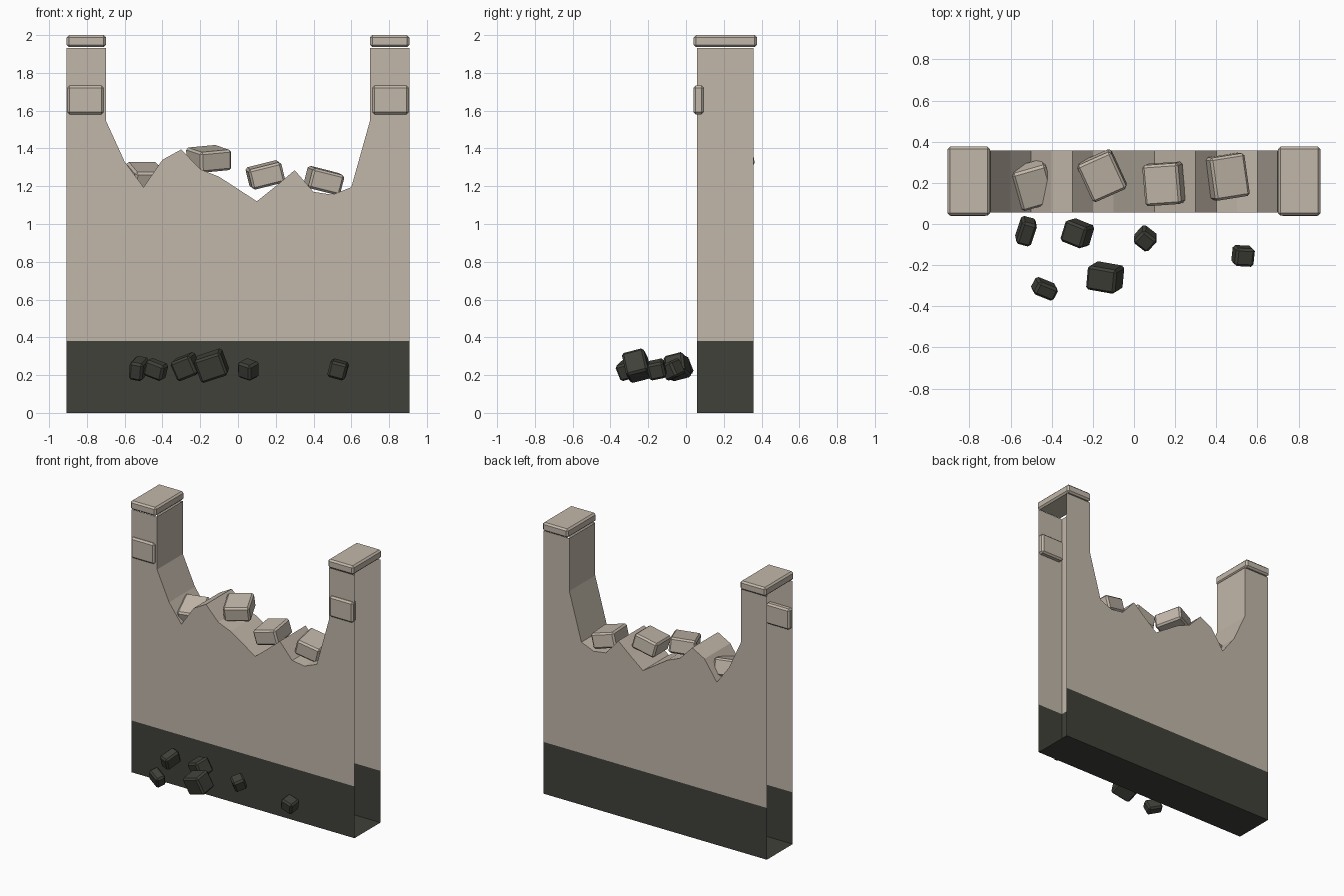
import bpy, bmesh
from math import radians
from mathutils import Matrix

if "Cube" in bpy.data.objects:
    bpy.data.objects.remove(bpy.data.objects["Cube"])


def material(name, rgb):
    m = bpy.data.materials.new(name)
    m.use_nodes = True
    m.diffuse_color = (*rgb, 1)
    m.node_tree.nodes["Principled BSDF"].inputs["Base Color"].default_value = (*rgb, 1)
    return m


stone = material("pale stone", (0.54, 0.475, 0.40))
dark = material("dark stone", (0.052, 0.052, 0.042))


def add_object(name, bm, *mats):
    mesh = bpy.data.meshes.new(name)
    bm.to_mesh(mesh)
    bm.free()
    for m in mats:
        mesh.materials.append(m)
    obj = bpy.data.objects.new(name, mesh)
    bpy.context.collection.objects.link(obj)
    return obj


def block(name, centre, size, tilt, mat, bevel=0.012):
    """Box with chamfered edges, tilted by XYZ angles in degrees."""
    bm = bmesh.new()
    bmesh.ops.create_cube(bm, size=1, matrix=Matrix.Diagonal((*size, 1)))
    bmesh.ops.bevel(bm, geom=bm.edges[:], offset=bevel, segments=1, affect='EDGES')
    obj = add_object(name, bm, mat)
    obj.location = centre
    obj.rotation_euler = [radians(a) for a in tilt]


# Broken wall: outline with a jagged breach between two posts
HALF, INNER, TOP, SHOULDER = 0.907, 0.698, 1.932, 1.544
FRONT, BACK, BASE = 0.057, 0.357, 0.38
breach = [1.33, 1.195, 1.34, 1.395, 1.29, 1.25, 1.185,
          1.12, 1.20, 1.285, 1.17, 1.155, 1.195]
outline = [(-HALF, 0), (-HALF, TOP), (-INNER, TOP), (-INNER, SHOULDER)]
outline += [(-0.6 + 0.1 * i, z) for i, z in enumerate(breach)]
outline += [(INNER, SHOULDER), (INNER, TOP), (HALF, TOP), (HALF, 0)]

bm = bmesh.new()
face = bm.faces.new([bm.verts.new((x, FRONT, z)) for x, z in outline])
extruded = bmesh.ops.extrude_face_region(bm, geom=[face], use_keep_orig=True)["geom"]
bmesh.ops.translate(bm, verts=[v for v in extruded if isinstance(v, bmesh.types.BMVert)],
                    vec=(0, BACK - FRONT, 0))
bmesh.ops.recalc_face_normals(bm, faces=bm.faces[:])

# The posts are hollow: open at the outer ends and under the caps
openings = [f for f in bm.faces if abs(f.normal.y) < 0.5
            and (abs(f.calc_center_median().x) > 0.9 or f.calc_center_median().z > TOP - 0.01)]
bmesh.ops.delete(bm, geom=openings, context='FACES')

# Inner partitions carry the post sides down to the floor
for side in (-1, 1):
    corners = [(FRONT, 0), (BACK, 0), (BACK, SHOULDER), (FRONT, SHOULDER)]
    bm.faces.new([bm.verts.new((side * INNER, y, z)) for y, z in corners[::side]])

# Dark base course
bmesh.ops.bisect_plane(bm, geom=bm.verts[:] + bm.edges[:] + bm.faces[:],
                       plane_co=(0, 0, BASE), plane_no=(0, 0, 1))
for f in bm.faces:
    f.material_index = int(f.calc_center_median().z < BASE)
add_object("broken_wall", bm, stone, dark)

# Post caps and raised front stones
for side, label in ((1, "left"), (-1, "right")):
    block(label + "_post_cap", (side * 0.803, 0.208, 1.968), (0.208, 0.335, 0.064),
          (0, 0, 0), stone)
    block(label + "_post_stone", (side * 0.807, 0.067, 1.657), (0.192, 0.055, 0.152),
          (0, 0, 0), stone)

# Loose stones lying in the breach
loose = [
    ((-0.49, 0.19, 1.245), (0.17, 0.20, 0.12), (18, 0, 16)),
    ((-0.155, 0.235, 1.345), (0.18, 0.20, 0.11), (8, -5, 24)),
    ((0.145, 0.195, 1.26), (0.18, 0.20, 0.11), (4, -14, 4)),
    ((0.455, 0.23, 1.23), (0.175, 0.21, 0.11), (4, 14, 9)),
]
for i, (centre, size, tilt) in enumerate(loose, 1):
    block(f"loose_stone_{i}", centre, size, tilt, stone)

# Dark rubble in front of the wall
rubble = [
    ((-0.525, -0.035, 0.235), (0.075, 0.12, 0.10), (20, 10, -15)),
    ((-0.275, -0.045, 0.245), (0.12, 0.11, 0.11), (15, -20, -22)),
    ((0.055, -0.07, 0.23), (0.09, 0.085, 0.09), (20, 15, -38)),
    ((0.53, -0.155, 0.23), (0.095, 0.09, 0.09), (12, 15, -3)),
    ((-0.14, -0.26, 0.25), (0.15, 0.12, 0.13), (15, -18, -10)),
    ((-0.435, -0.315, 0.23), (0.11, 0.07, 0.09), (15, 20, -22)),
]
for i, (centre, size, tilt) in enumerate(rubble, 1):
    block(f"rubble_{i}", centre, size, tilt, dark)
